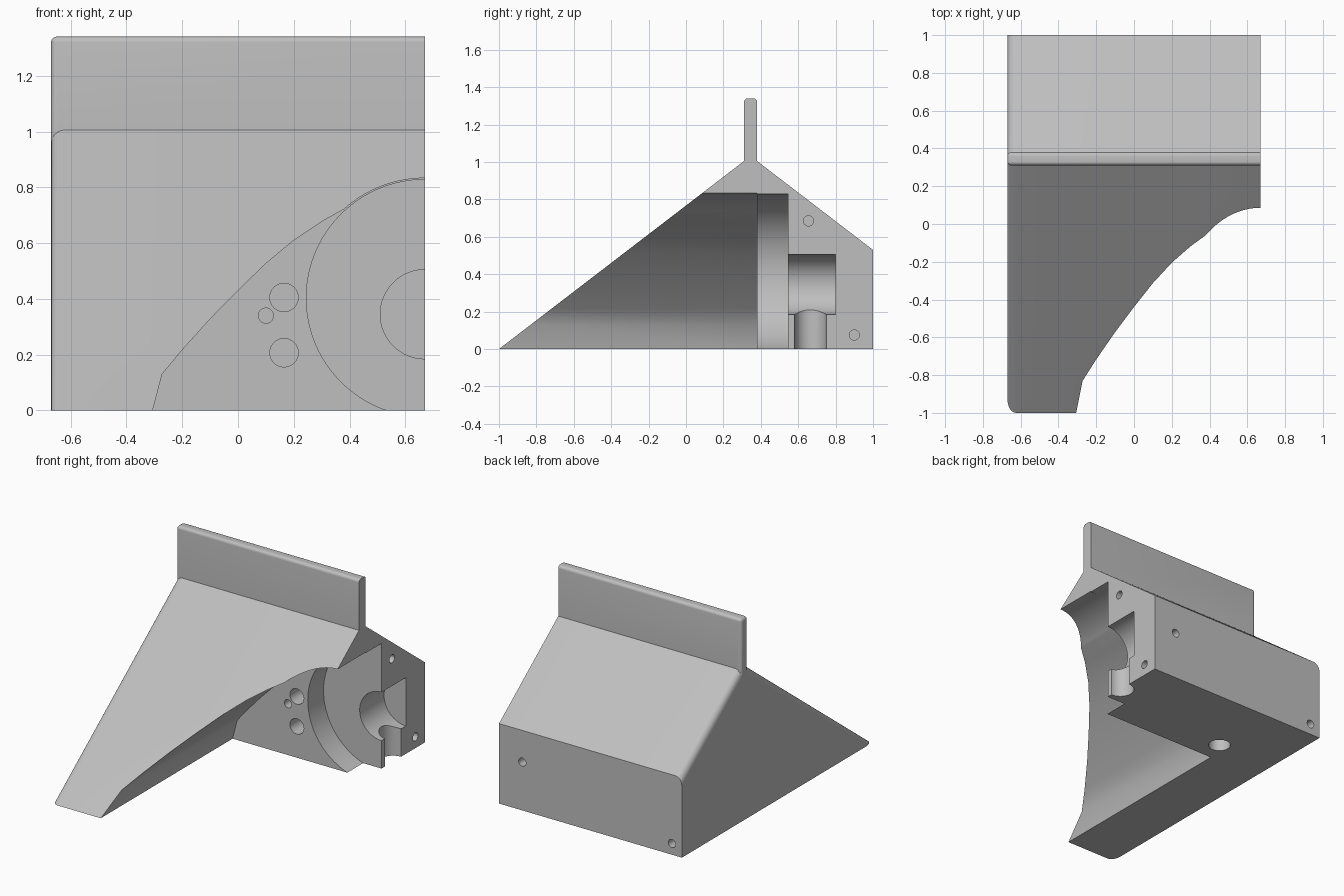
import bpy
import bmesh
import math
from mathutils import Matrix, Vector

cube = bpy.data.objects.get("Cube")
if cube:
    bpy.data.objects.remove(cube, do_unlink=True)

grey = bpy.data.materials.new("plain grey")
grey.use_nodes = True
colour = (0.52, 0.52, 0.52, 1)
grey.diffuse_color = colour
grey.node_tree.nodes["Principled BSDF"].inputs["Base Color"].default_value = colour

SIDE = 0.67          # half width of the housing
WALL = 0.38          # depth of the main channel
BORE_Z = 0.403       # height of the round chamber axis
AXES = {"X": Vector((1, 0, 0)), "Y": Vector((0, 1, 0)), "Z": Vector((0, 0, 1))}


def finish(name, bm):
    bmesh.ops.recalc_face_normals(bm, faces=bm.faces)
    mesh = bpy.data.meshes.new(name)
    bm.to_mesh(mesh)
    bm.free()
    mesh.materials.append(grey)
    obj = bpy.data.objects.new(name, mesh)
    bpy.context.collection.objects.link(obj)
    return obj


def prism(points, offset):
    bm = bmesh.new()
    face = bm.faces.new([bm.verts.new(p) for p in points])
    grown = bmesh.ops.extrude_face_region(bm, geom=[face])["geom"]
    moved = [v for v in grown if isinstance(v, bmesh.types.BMVert)]
    bmesh.ops.translate(bm, verts=moved, vec=offset)
    bmesh.ops.recalc_face_normals(bm, faces=bm.faces)
    return bm


def round_edges(bm, rule, radius):
    edges = [e for e in bm.edges if rule(*[v.co for v in e.verts])]
    bmesh.ops.bevel(bm, geom=edges, offset=radius, offset_type='OFFSET',
                    segments=6, profile=0.5, affect='EDGES')


def cylinder(name, axis, start, length, radius, sides=32):
    bm = bmesh.new()
    direction = AXES[axis]
    turn = direction.to_track_quat('Z', 'Y').to_matrix().to_4x4()
    middle = Vector(start) + direction * length / 2
    bmesh.ops.create_cone(bm, cap_ends=True, segments=sides, radius1=radius,
                          radius2=radius, depth=abs(length),
                          matrix=Matrix.Translation(middle) @ turn)
    return finish(name, bm)


def combine(target, other, operation):
    mod = target.modifiers.new("combine", 'BOOLEAN')
    mod.operation = operation
    mod.solver = 'EXACT'
    mod.object = other
    bpy.context.view_layer.objects.active = target
    bpy.ops.object.modifier_apply(modifier=mod.name)
    bpy.data.objects.remove(other, do_unlink=True)


# Wedge-shaped housing with its outer sloping edges rounded
outline = [(-1, 0), (1, 0), (1, 0.53), (0.38, 1.005), (0.31, 1.005)]
bm = prism([(-SIDE, y, z) for y, z in outline], (2 * SIDE, 0, 0))
round_edges(bm, lambda a, b: max(a.x, b.x) < 0 and max(a.z, b.z) > 0.9, 0.045)
housing = finish("housing", bm)

# Upright plate on the ridge, rounded along the top and the outer end
plate = [(-SIDE, 0.31, 0.9), (-SIDE, 0.38, 0.9), (-SIDE, 0.38, 1.34), (-SIDE, 0.31, 1.34)]
bm = prism(plate, (2 * SIDE, 0, 0))
round_edges(bm, lambda a, b: min(a.z, b.z) > 1.3 and (a.x * b.x < 0 or a.x < 0)
            or max(a.x, b.x) < 0 and abs(a.z - b.z) > 0.1, 0.02)
combine(housing, finish("ridge_plate", bm), 'UNION')

# Curved channel open to the front and below
profile = [(0.8, -0.1), (-0.332, -0.1), (-0.272, 0.13), (-0.2, 0.217), (-0.1, 0.328),
           (0, 0.43), (0.1, 0.527), (0.2, 0.61), (0.3, 0.677)]
for i in range(17):
    angle = math.radians(132 - 42 * i / 16)
    profile.append((SIDE + 0.433 * math.cos(angle), 0.4 + 0.433 * math.sin(angle)))
profile.append((0.8, 0.833))
bm = prism([(x, -1.2, z) for x, z in profile], (0, 1.2 + WALL, 0))
combine(housing, finish("channel_cutter", bm), 'DIFFERENCE')

# Round chamber, side seat and the vertical outlet beneath it
combine(housing, cylinder("chamber_cutter", "Y", (SIDE, 0.3, BORE_Z), 0.245, 0.425, 96), 'DIFFERENCE')
combine(housing, cylinder("seat_cutter", "Y", (SIDE, 0.5, 0.345), 0.3, 0.16, 64), 'DIFFERENCE')
combine(housing, cylinder("outlet_cutter", "Z", (SIDE, 0.665, -0.1), 0.4, 0.085, 48), 'DIFFERENCE')

# Holes: axis, start point, signed length, radius
holes = [
    ("Y", (0.165, 0.3, 0.405), 0.28, 0.051),
    ("Y", (0.165, 0.3, 0.207), 0.28, 0.051),
    ("Y", (0.1, 0.3, 0.34), 0.2, 0.027),
    ("X", (0.75, 0.655, 0.685), -0.28, 0.027),
    ("X", (0.75, 0.9, 0.075), -0.28, 0.027),
    ("Y", (0.5, 1.1, 0.32), -0.25, 0.027),
    ("Y", (-0.597, 1.1, 0.074), -0.3, 0.027),
    ("Z", (-0.25, 0.53, -0.1), 0.35, 0.068),
]
for axis, start, length, radius in holes:
    combine(housing, cylinder("hole_cutter", axis, start, length, radius), 'DIFFERENCE')

# Smooth curved walls, keep corners crisp
bpy.ops.object.select_all(action='DESELECT')
housing.select_set(True)
bpy.context.view_layer.objects.active = housing
bpy.ops.object.shade_smooth_by_angle(angle=math.radians(25))
